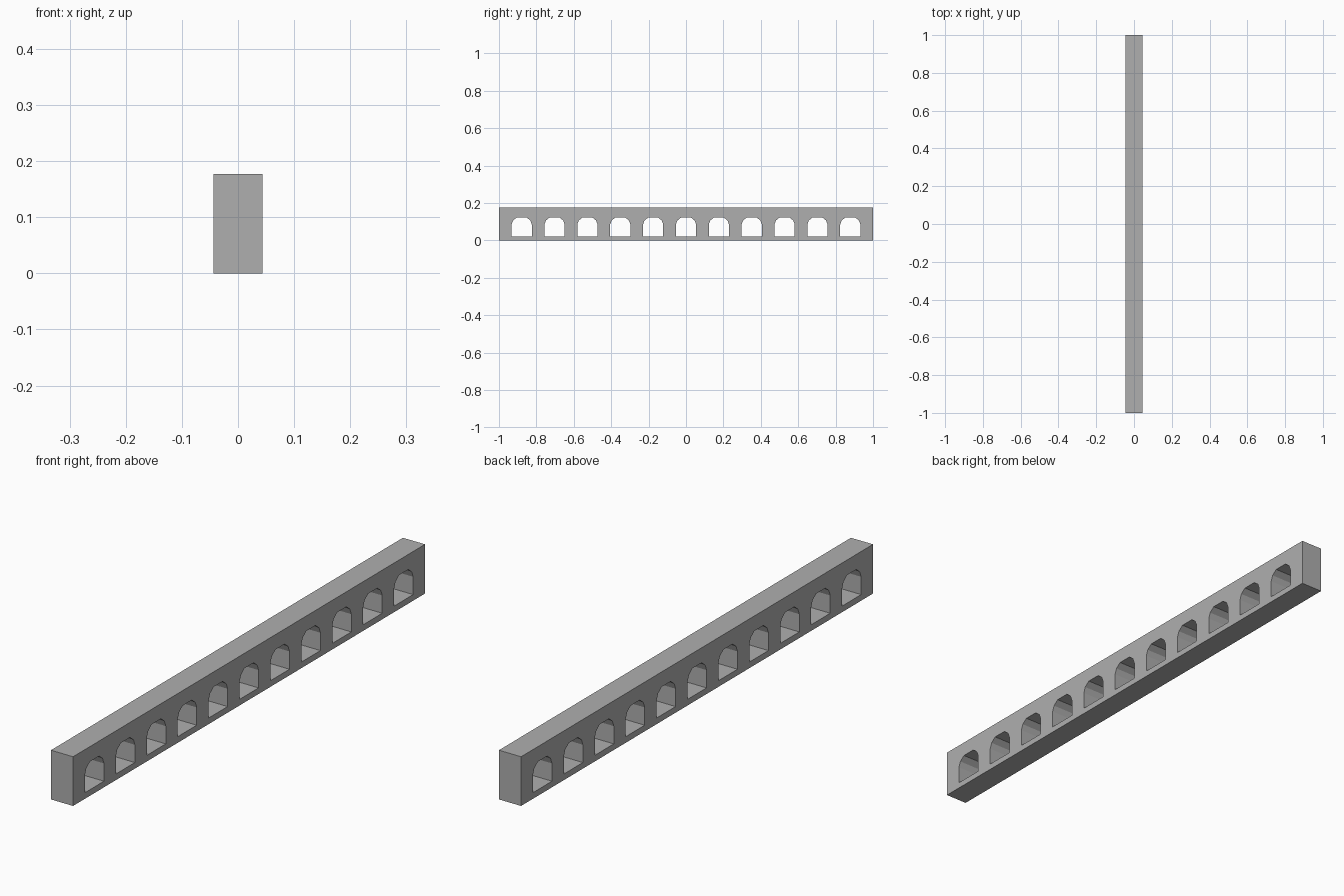
import bpy
from mathutils import Matrix

if "Cube" in bpy.data.objects:
    bpy.data.objects.remove(bpy.data.objects["Cube"])

HALF_DEPTH, HEIGHT = 0.044, 0.177
COUNT, SPACING = 11, 0.1757

# Half outline of one arched opening (offset along y, height z)
HALF_ARCH = [(0.054, 0.022), (0.054, 0.086), (0.046, 0.107), (0.026, 0.123)]
ARCH = HALF_ARCH + [(-y, z) for y, z in reversed(HALF_ARCH)]


def add_outline(curve, points):
    spline = curve.splines.new('POLY')
    spline.points.add(len(points) - 1)
    for p, (y, z) in zip(spline.points, points):
        p.co = (y, z, 0, 1)
    spline.use_cyclic_u = True


# Wall side profile with a row of arched openings, extruded across its thickness
curve = bpy.data.curves.new("arcade_wall", 'CURVE')
curve.dimensions = '2D'
curve.fill_mode = 'BOTH'
curve.extrude = HALF_DEPTH
add_outline(curve, [(-1, 0), (1, 0), (1, HEIGHT), (-1, HEIGHT)])
for i in range(COUNT):
    centre = (i - (COUNT - 1) / 2) * SPACING
    add_outline(curve, [(centre + y, z) for y, z in ARCH])

# Dark grey stone
stone = bpy.data.materials.new("dark_stone")
stone.diffuse_color = (0.43, 0.43, 0.43, 1)
stone.use_nodes = True
stone.node_tree.nodes["Principled BSDF"].inputs["Base Color"].default_value = stone.diffuse_color
curve.materials.append(stone)

wall = bpy.data.objects.new("arcade_wall", curve)
bpy.context.collection.objects.link(wall)

# Turn the profile upright, then make it a mesh
bpy.context.view_layer.objects.active = wall
wall.select_set(True)
bpy.ops.object.convert(target='MESH')
wall = bpy.context.object
wall.data.transform(Matrix(((0, 0, 1, 0), (1, 0, 0, 0), (0, 1, 0, 0), (0, 0, 0, 1))))
wall.data.polygons.foreach_set("use_smooth", [False] * len(wall.data.polygons))
wall.data.update()
